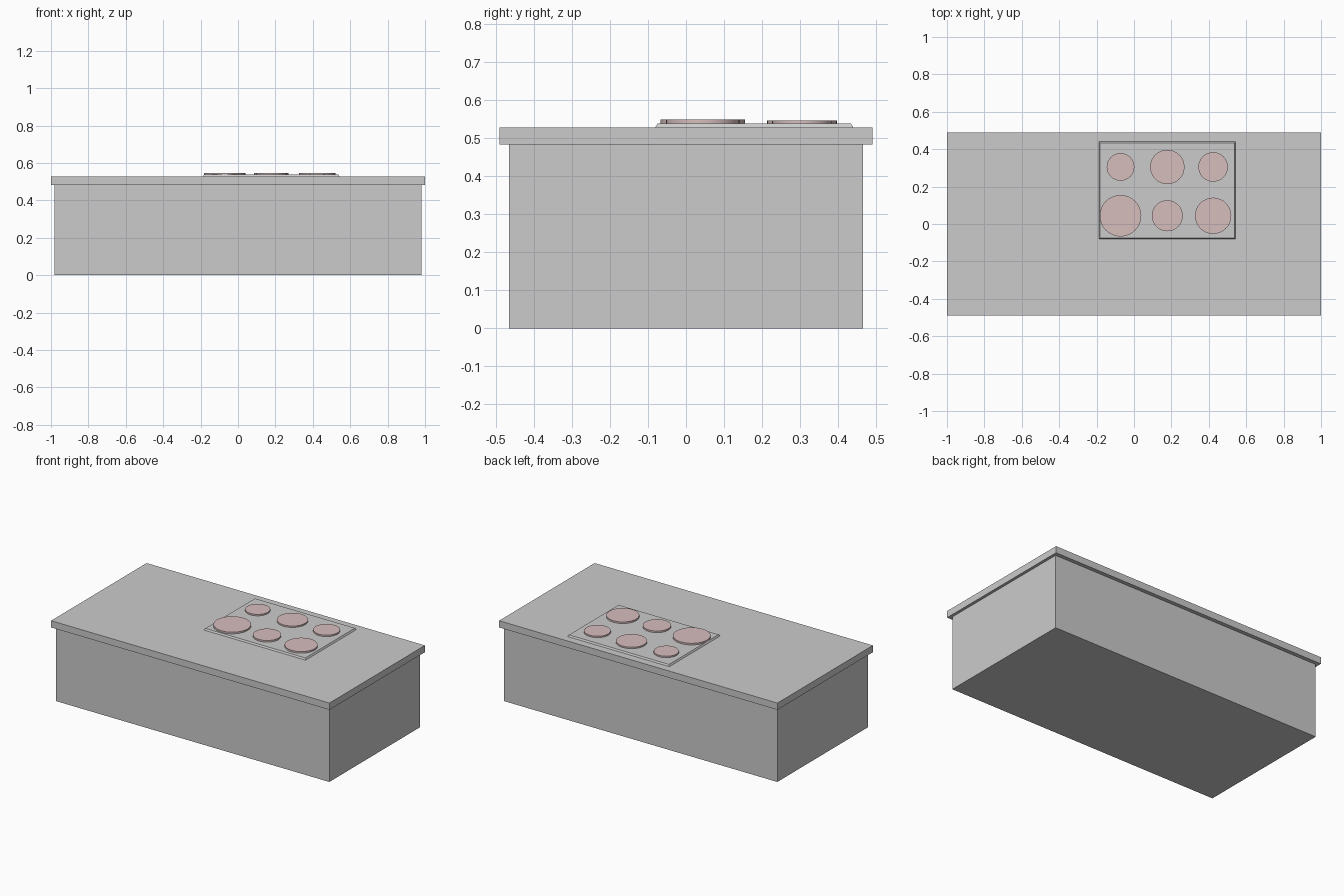
import bpy, bmesh
from math import radians

if "Cube" in bpy.data.objects:
    bpy.data.objects.remove(bpy.data.objects["Cube"])


def box(name, x0, x1, y0, y1, z0, z1, taper=0.0):
    """Axis-aligned block; the top edge is pulled in by taper."""
    bm = bmesh.new()
    bmesh.ops.create_cube(bm, size=1)
    for v in bm.verts:
        inset = taper if v.co.z > 0 else 0.0
        v.co.x = x1 - inset if v.co.x > 0 else x0 + inset
        v.co.y = y1 - inset if v.co.y > 0 else y0 + inset
        v.co.z = z1 if v.co.z > 0 else z0
    mesh = bpy.data.meshes.new(name)
    bm.to_mesh(mesh)
    bm.free()
    obj = bpy.data.objects.new(name, mesh)
    bpy.context.collection.objects.link(obj)
    return obj


def disc(name, x, y, r, z0, z1, mat):
    bpy.ops.mesh.primitive_cylinder_add(vertices=32, radius=r, depth=z1 - z0,
                                        location=(x, y, (z0 + z1) / 2))
    obj = bpy.context.object
    obj.name = name
    obj.data.materials.append(mat)
    bpy.ops.object.shade_smooth_by_angle(angle=radians(30))


red = bpy.data.materials.new("burner_red")
red.diffuse_color = (0.68, 0.51, 0.51, 1)
red.use_nodes = True
red.node_tree.nodes["Principled BSDF"].inputs["Base Color"].default_value = red.diffuse_color

# Island cabinet and overhanging worktop
box("cabinet", -0.982, 0.982, -0.465, 0.465, 0, 0.483)
box("worktop", -1, 1, -0.49, 0.49, 0.483, 0.527)

# Hob plate with sloped rim
box("hob_plate", -0.188, 0.543, -0.081, 0.44, 0.527, 0.5375, 0.006)

# Two rows of three burners
columns = (-0.072, 0.178, 0.423)
rows = (("front", 0.044, 0.548, (0.111, 0.083, 0.097)),
        ("back", 0.305, 0.5465, (0.074, 0.092, 0.079)))
for row, y, top, radii in rows:
    for i, (x, r) in enumerate(zip(columns, radii), 1):
        disc(f"burner_{row}_{i}", x, y, r, 0.5375, top, red)
